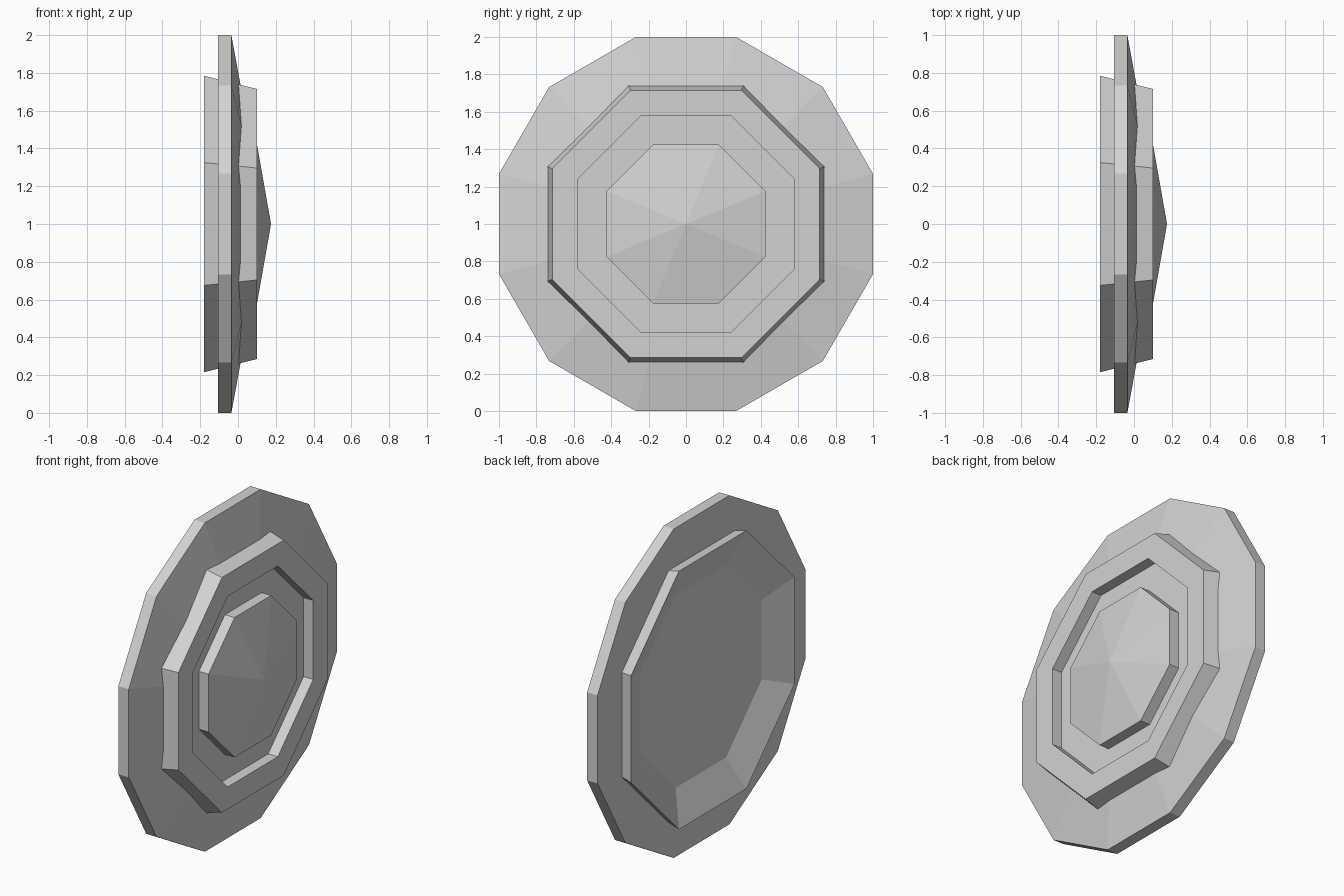
import bpy, bmesh
from math import pi, cos, sin

cube = bpy.data.objects.get("Cube")
if cube:
    bpy.data.objects.remove(cube, do_unlink=True)

grey = bpy.data.materials.new("plain_grey")
grey.use_nodes = True
colour = (0.65, 0.65, 0.65, 1)
grey.diffuse_color = colour
grey.node_tree.nodes["Principled BSDF"].inputs["Base Color"].default_value = colour


def turned(name, sides, profile, closed=False):
    """Turn (x, flat radius) points about the x axis with flat sides up.
    Zero radius makes a centre point; closed joins the last ring to the first."""
    bm = bmesh.new()
    rings = []
    for x, flat in profile:
        if flat == 0:
            rings.append([bm.verts.new((x, 0, 1))] * sides)
            continue
        r = flat / cos(pi / sides)
        angles = [(i + 0.5) * 2 * pi / sides for i in range(sides)]
        rings.append([bm.verts.new((x, r * cos(a), 1 + r * sin(a))) for a in angles])
    pairs = list(zip(rings, rings[1:]))
    if closed:
        pairs.append((rings[-1], rings[0]))
    for a, b in pairs:
        for i in range(sides):
            j = (i + 1) % sides
            corners = dict.fromkeys((a[i], a[j], b[j], b[i]))
            bm.faces.new(list(corners))
    bmesh.ops.recalc_face_normals(bm, faces=bm.faces[:])
    mesh = bpy.data.meshes.new(name)
    bm.to_mesh(mesh)
    bm.free()
    mesh.materials.append(grey)
    obj = bpy.data.objects.new(name, mesh)
    bpy.context.collection.objects.link(obj)
    return obj


# Twelve-sided outer disc with a sloping outer face
turned("outer_disc", 12,
       [(-0.105, 0.7), (-0.105, 1), (-0.035, 1), (0.02, 0.7)], closed=True)

# Eight-sided hub: dished back, tapered wall, sunken groove, pointed cap
turned("hub", 8,
       [(-0.1, 0), (-0.1, 0.585), (-0.18, 0.785), (0.1, 0.715), (0.1, 0.58),
        (0.035, 0.58), (0.035, 0.425), (0.1, 0.425), (0.175, 0)])
